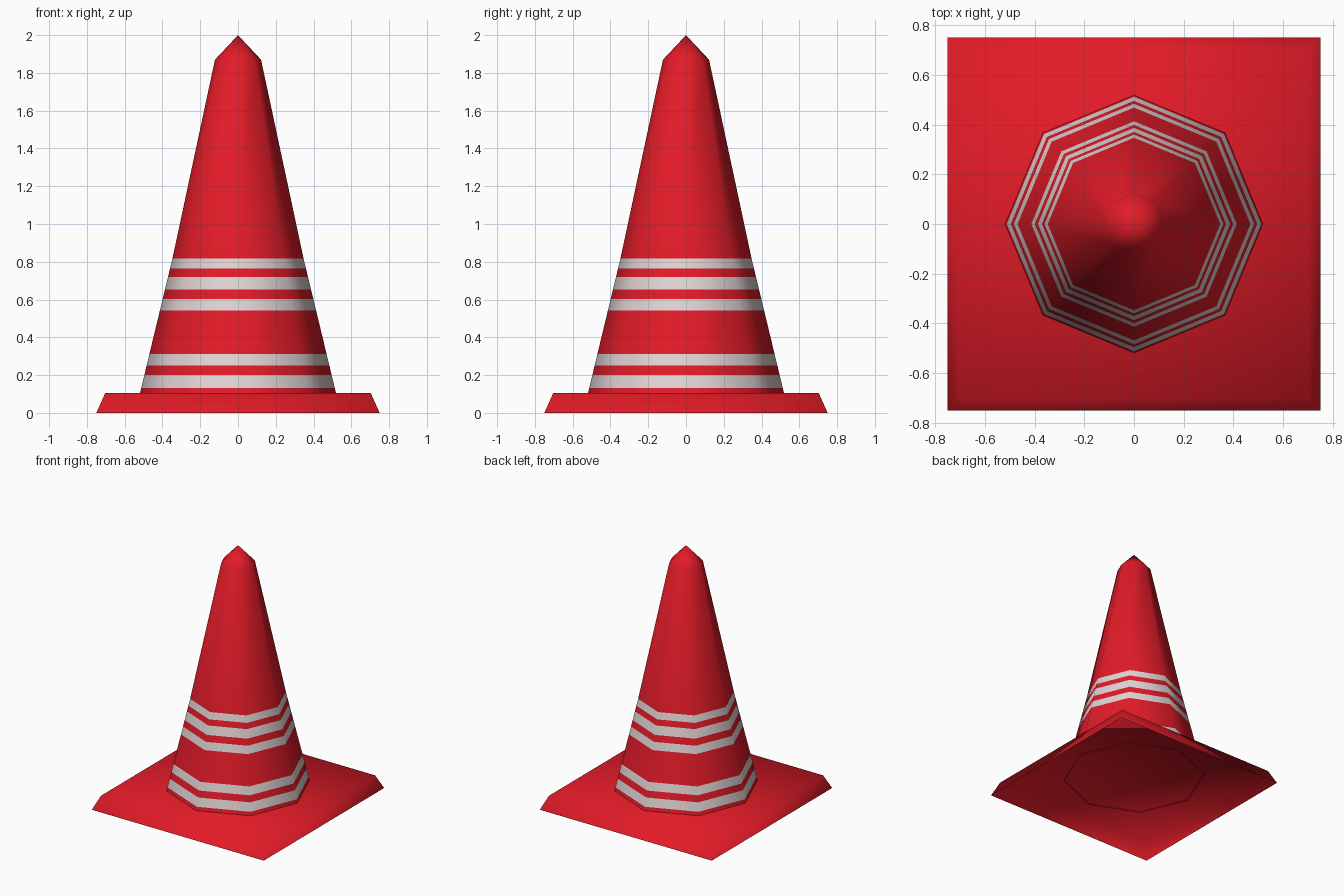
import bpy, bmesh, math

if "Cube" in bpy.data.objects:
    bpy.data.objects.remove(bpy.data.objects["Cube"])


def material(name, rgb):
    m = bpy.data.materials.new(name)
    m.diffuse_color = (*rgb, 1)
    m.use_nodes = True
    m.node_tree.nodes["Principled BSDF"].inputs["Base Color"].default_value = m.diffuse_color
    return m


red = material("cone red", (0.76, 0.011, 0.021))
grey = material("stripe light grey", (0.75, 0.655, 0.66))


def loft(name, rings, sides, turn, mats, top_cap, stripes=()):
    """Stack regular polygon rings (radius, z), open below; radius 0 makes a tip."""
    bm = bmesh.new()
    loops = []
    for r, z in rings:
        n = sides if r else 1
        loops.append([bm.verts.new((r * math.cos(turn + math.tau * i / sides),
                                    r * math.sin(turn + math.tau * i / sides), z))
                      for i in range(n)])
    for a, b in zip(loops, loops[1:]):
        mid = (a[0].co.z + b[0].co.z) / 2
        for i in range(sides):
            j = (i + 1) % sides
            f = bm.faces.new((a[i], a[j], b[0]) if len(b) == 1
                             else (a[i], a[j], b[j], b[i]))
            f.material_index = int(any(lo < mid < hi for lo, hi in stripes))
    if top_cap:
        bm.faces.new(loops[-1])
    for f in bm.faces:
        f.smooth = True
    me = bpy.data.meshes.new(name)
    bm.to_mesh(me)
    bm.free()
    for m in mats:
        me.materials.append(m)
    ob = bpy.data.objects.new(name, me)
    bpy.context.collection.objects.link(ob)
    return ob


# Square hollow foot with sloping edges
d = math.sqrt(2)
loft("base_plate", [(0.75 * d, 0), (0.703 * d, 0.105)], 4, math.pi / 4, [red], True)

# Eight-sided cone body, cut into bands for the reflective stripes
stripes = [(0.133, 0.2), (0.25, 0.313), (0.542, 0.602), (0.652, 0.72), (0.764, 0.817)]
heights = [0.1] + [z for s in stripes for z in s]
profile = [(0.52 - (z - 0.1) * 0.241, z) for z in heights]
loft("cone_body", profile + [(0.122, 1.87), (0, 2.0)], 8, 0, [red, grey], False, stripes)
